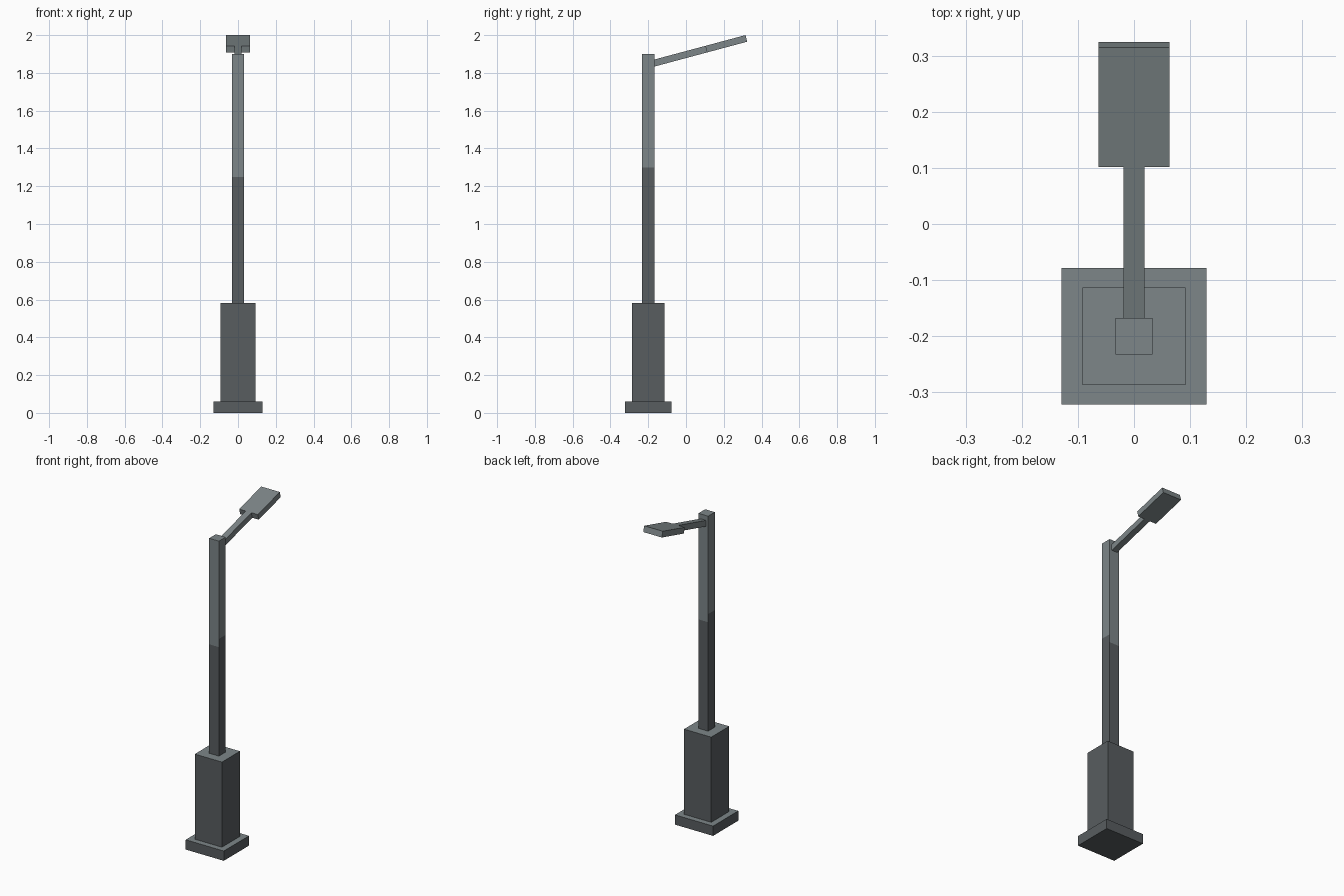
import bpy, bmesh, math
from mathutils import Vector

if "Cube" in bpy.data.objects:
    bpy.data.objects.remove(bpy.data.objects["Cube"])


def make_material(name, rgb):
    m = bpy.data.materials.new(name)
    m.diffuse_color = (*rgb, 1.0)
    m.use_nodes = True
    m.node_tree.nodes["Principled BSDF"].inputs["Base Color"].default_value = m.diffuse_color
    return m


DARK = make_material("dark grey metal", (0.098, 0.110, 0.117))
LIGHT = make_material("light grey metal", (0.205, 0.238, 0.247))


def finish(name, bm, rule):
    """Colour faces by rule (True = light) and add the object."""
    bmesh.ops.recalc_face_normals(bm, faces=bm.faces[:])
    bm.normal_update()
    for f in bm.faces:
        f.material_index = 1 if rule(f) else 0
    me = bpy.data.meshes.new(name)
    bm.to_mesh(me)
    bm.free()
    me.materials.append(DARK)
    me.materials.append(LIGHT)
    ob = bpy.data.objects.new(name, me)
    bpy.context.collection.objects.link(ob)
    return ob


def box(hx, hy, z0, z1, cy=-0.2):
    bm = bmesh.new()
    bmesh.ops.create_cube(bm, size=1)
    for v in bm.verts:
        v.co = Vector((v.co.x * 2 * hx, cy + v.co.y * 2 * hy,
                       z0 + (v.co.z + 0.5) * (z1 - z0)))
    return bm


def top_only(f):
    return f.normal.z > 0.5


# Base plate and cabinet: dark sides, light tops
finish("base_plate", box(0.129, 0.122, 0.0, 0.06), top_only)
finish("base_cabinet", box(0.092, 0.087, 0.06, 0.582), top_only)

# Pole: dark lower part, split slightly higher on the left and right sides
bm = box(0.033, 0.0325, 0.582, 1.90)
for z in (1.25, 1.30):
    bmesh.ops.bisect_plane(bm, geom=bm.verts[:] + bm.edges[:] + bm.faces[:],
                           plane_co=(0, 0, z), plane_no=(0, 0, 1))


def pole_rule(f):
    limit = 1.30 if abs(f.normal.x) > 0.5 else 1.25
    return f.calc_center_median().z > limit


finish("pole", bm, pole_rule)

# Tilted arm and flat lamp head of equal thickness, T-shaped outline extruded
ang = math.radians(15)
along = Vector((0, math.cos(ang), math.sin(ang)))
down = Vector((0, math.sin(ang), -math.cos(ang)))
tip = Vector((0, 0.315, 2.0))
thick = 0.036


def slab(name, hw, d0, d1):
    bm = bmesh.new()
    pts = [(-hw, d0), (hw, d0), (hw, d1), (-hw, d1)]
    top = bm.faces.new([bm.verts.new(tip + Vector((x, 0, 0)) - along * d)
                        for x, d in pts])
    r = bmesh.ops.extrude_face_region(bm, geom=[top], use_keep_orig=True)
    new = [g for g in r["geom"] if isinstance(g, bmesh.types.BMVert)]
    bmesh.ops.translate(bm, verts=new, vec=down * thick)
    finish(name, bm, lambda f: True)


head_len = 0.213 / math.cos(ang)
arm_end = 0.49 / math.cos(ang)
slab("lamp_head", 0.063, 0.0, head_len)
slab("lamp_arm", 0.019, head_len, arm_end)
